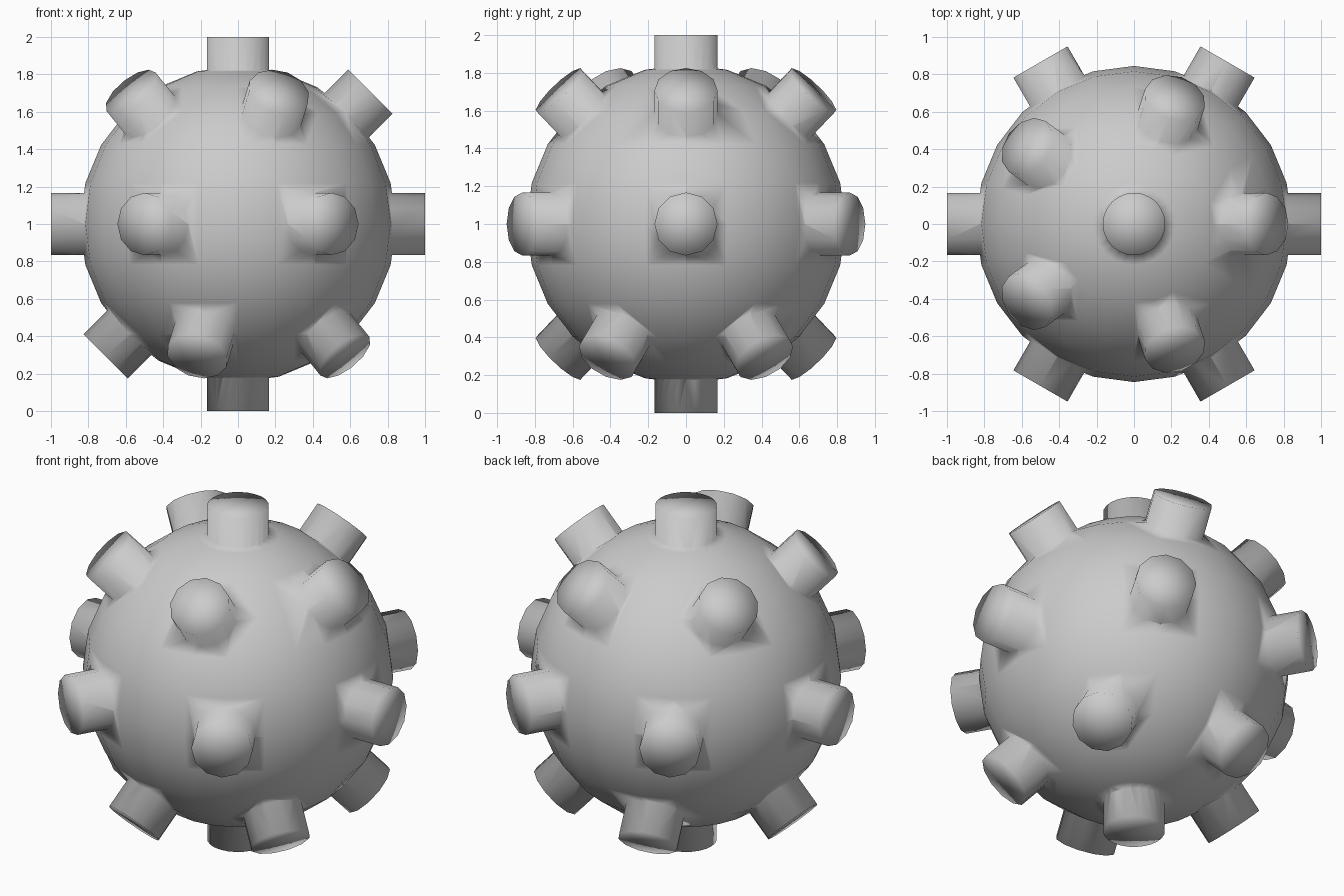
import bpy
from math import cos, sin, radians
from mathutils import Vector

if "Cube" in bpy.data.objects:
    bpy.data.objects.remove(bpy.data.objects["Cube"])

CENTER = Vector((0, 0, 1))
BALL_R = 0.845
STUD_R = 0.167
INNER = 0.6      # where each stud starts, buried in the ball


def stud(direction, sides):
    """Short flat-ended peg pointing outward from the ball centre."""
    d = Vector(direction).normalized()
    bpy.ops.mesh.primitive_cylinder_add(
        vertices=sides, radius=STUD_R, depth=1 - INNER, end_fill_type='TRIFAN',
        location=CENTER + d * (1 + INNER) / 2,
        rotation=d.to_track_quat('Z', 'Y').to_euler())
    return bpy.context.object


def ring(count, elevation, start):
    e = radians(elevation)
    for i in range(count):
        a = radians(start + 360 * i / count)
        yield (cos(e) * cos(a), cos(e) * sin(a), sin(e))


# Studs: equator ring, upper and lower rings, and the two poles
studs = [stud(d, 12) for d in
         [*ring(6, 0, 0), *ring(5, 45, 0), *ring(5, -45, 180)]]
studs += [stud((0, 0, s), 24) for s in (1, -1)]
bpy.ops.object.select_all(action='DESELECT')
for s in studs:
    s.select_set(True)
bpy.context.view_layer.objects.active = studs[0]
bpy.ops.object.join()
pegs = bpy.context.object
pegs.name = "stud_cutter"

# Round body
bpy.ops.mesh.primitive_uv_sphere_add(segments=24, ring_count=12,
                                     radius=BALL_R, location=CENTER)
ball = bpy.context.object
ball.name = "studded_ball"

# Fuse the studs into the ball, then smooth everything as one skin
union = ball.modifiers.new("fuse_studs", 'BOOLEAN')
union.operation = 'UNION'
union.solver = 'EXACT'
union.object = pegs
bpy.ops.object.modifier_apply(modifier=union.name)
bpy.data.objects.remove(pegs)
bpy.ops.object.shade_smooth()
